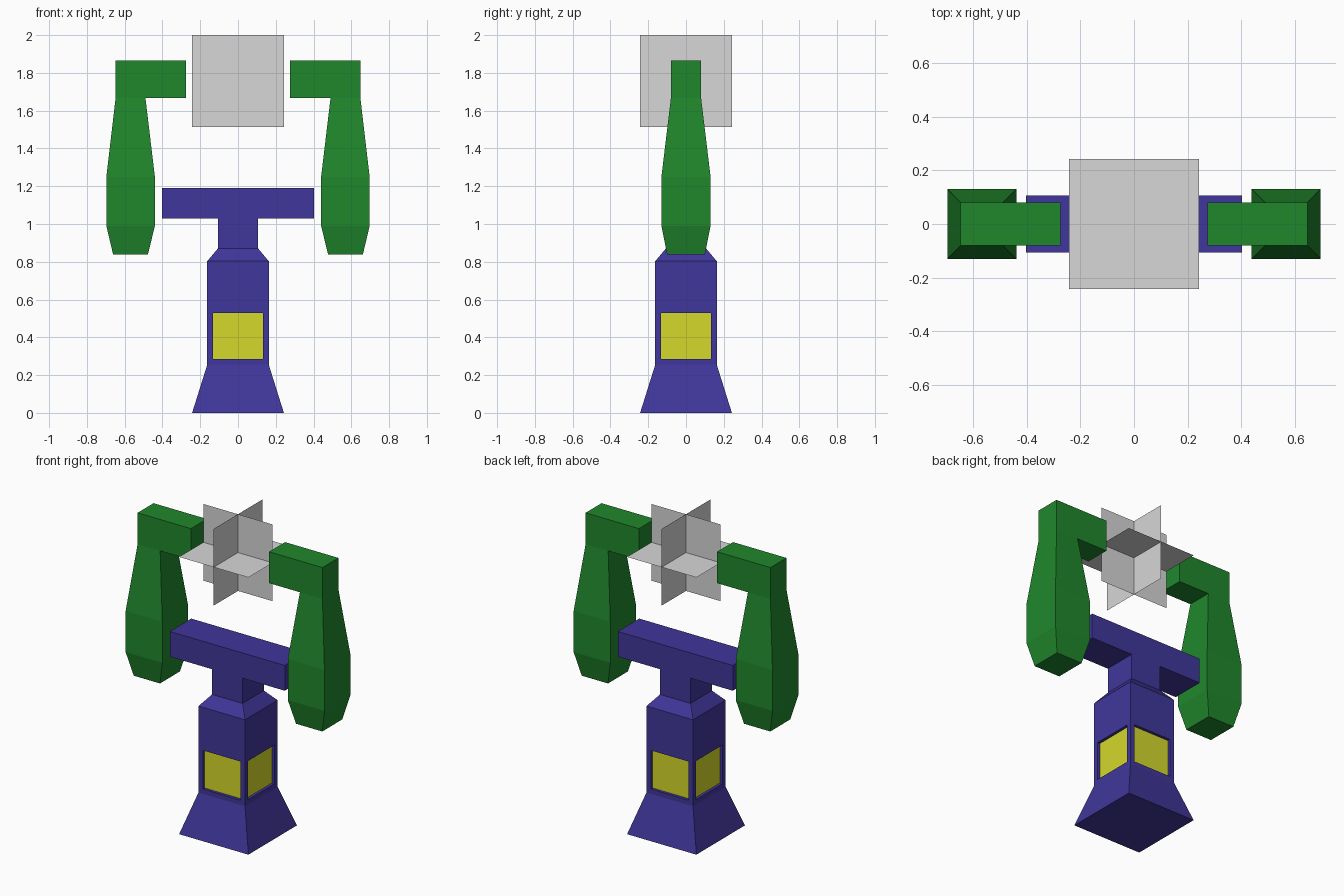
import bpy, bmesh
from mathutils import Vector

if "Cube" in bpy.data.objects:
    bpy.data.objects.remove(bpy.data.objects["Cube"])


def material(name, rgb):
    m = bpy.data.materials.new(name)
    m.diffuse_color = (*[(c / 255) ** 2.2 for c in rgb], 1)
    m.use_nodes = True
    m.node_tree.nodes["Principled BSDF"].inputs["Base Color"].default_value = m.diffuse_color
    return m


BLUE = material("deep blue", (66, 57, 153))
GREEN = material("leaf green", (37, 134, 48))
YELLOW = material("yellow", (211, 215, 46))
GREY = material("light grey", (214, 214, 214))


def finish(bm, name, *mats):
    bmesh.ops.recalc_face_normals(bm, faces=bm.faces)
    mesh = bpy.data.meshes.new(name)
    bm.to_mesh(mesh)
    bm.free()
    for m in mats:
        mesh.materials.append(m)
    ob = bpy.data.objects.new(name, mesh)
    bpy.context.collection.objects.link(ob)
    return ob


def loft(rings):
    """Capped square tube through rings of (x0, x1, half depth, z)."""
    bm = bmesh.new()
    loops = [[bm.verts.new(p) for p in
              ((x0, -d, z), (x1, -d, z), (x1, d, z), (x0, d, z))]
             for x0, x1, d, z in rings]
    for a, b in zip(loops, loops[1:]):
        for i in range(4):
            j = (i + 1) % 4
            bm.faces.new((a[i], a[j], b[j], b[i]))
    bm.faces.new(loops[0][::-1])
    bm.faces.new(loops[-1])
    bmesh.ops.recalc_face_normals(bm, faces=bm.faces)
    return bm


def sides(bm, z0, z1, test=lambda n: True):
    """Vertical faces whose centre lies between two heights."""
    return [f for f in bm.faces if abs(f.normal.z) < 0.01
            and z0 < f.calc_center_median().z < z1 and test(f.normal)]


# Body: flared base, column, chamfer, neck and crossbar
rings = [(-h, h, h, z) for h, z in (
    (0.243, 0), (0.163, 0.255), (0.163, 0.285), (0.163, 0.53), (0.163, 0.803),
    (0.107, 0.87), (0.107, 1.03), (0.107, 1.19))]
bm = loft(rings)
# Crossbar ends pulled out from the top block
for f in sides(bm, 1.03, 1.19, lambda n: abs(n.x) > 0.9):
    n = f.normal.copy()
    new = bmesh.ops.extrude_discrete_faces(bm, faces=[f])["faces"][0]
    bmesh.ops.translate(bm, verts=new.verts, vec=n * 0.296)
# Recessed yellow windows on all four sides of the column
for f in sides(bm, 0.285, 0.53):
    n = f.normal.copy()
    side = Vector((-n.y, n.x, 0))
    inner = bmesh.ops.extrude_discrete_faces(bm, faces=[f])["faces"][0]
    for v in inner.verts:
        v.co -= side * (0.031 if v.co.dot(side) > 0 else -0.031)
    pane = bmesh.ops.extrude_discrete_faces(bm, faces=[inner])["faces"][0]
    bmesh.ops.translate(bm, verts=pane.verts, vec=-n * 0.018)
    pane.material_index = 1
finish(bm, "body", BLUE, YELLOW)

# Arms: tapered hanging limb with a shoulder block reaching inwards
for s, name in ((-1, "left_arm"), (1, "right_arm")):
    bm = loft([(0.477, 0.661, 0.1, 0.838), (0.44, 0.697, 0.13, 0.99),
               (0.44, 0.697, 0.13, 1.25), (0.49, 0.648, 0.08, 1.667),
               (0.49, 0.648, 0.08, 1.866)])
    for f in sides(bm, 1.667, 1.866, lambda n: n.x < -0.9):
        new = bmesh.ops.extrude_discrete_faces(bm, faces=[f])["faces"][0]
        bmesh.ops.translate(bm, verts=new.verts, vec=(-0.216, 0, 0))
    for v in bm.verts:
        v.co.x *= s
    finish(bm, name, GREEN)

# Head: three crossed square sheets
c, h = Vector((0, 0, 1.757)), 0.243
axes = [Vector(a) for a in ((1, 0, 0), (0, 1, 0), (0, 0, 1))]
for name, u, w in (("front_sheet", 0, 2), ("side_sheet", 1, 2), ("level_sheet", 0, 1)):
    bm = bmesh.new()
    bm.faces.new([bm.verts.new(c + h * (a * axes[u] + b * axes[w]))
                  for a, b in ((-1, -1), (1, -1), (1, 1), (-1, 1))])
    finish(bm, name, GREY)
